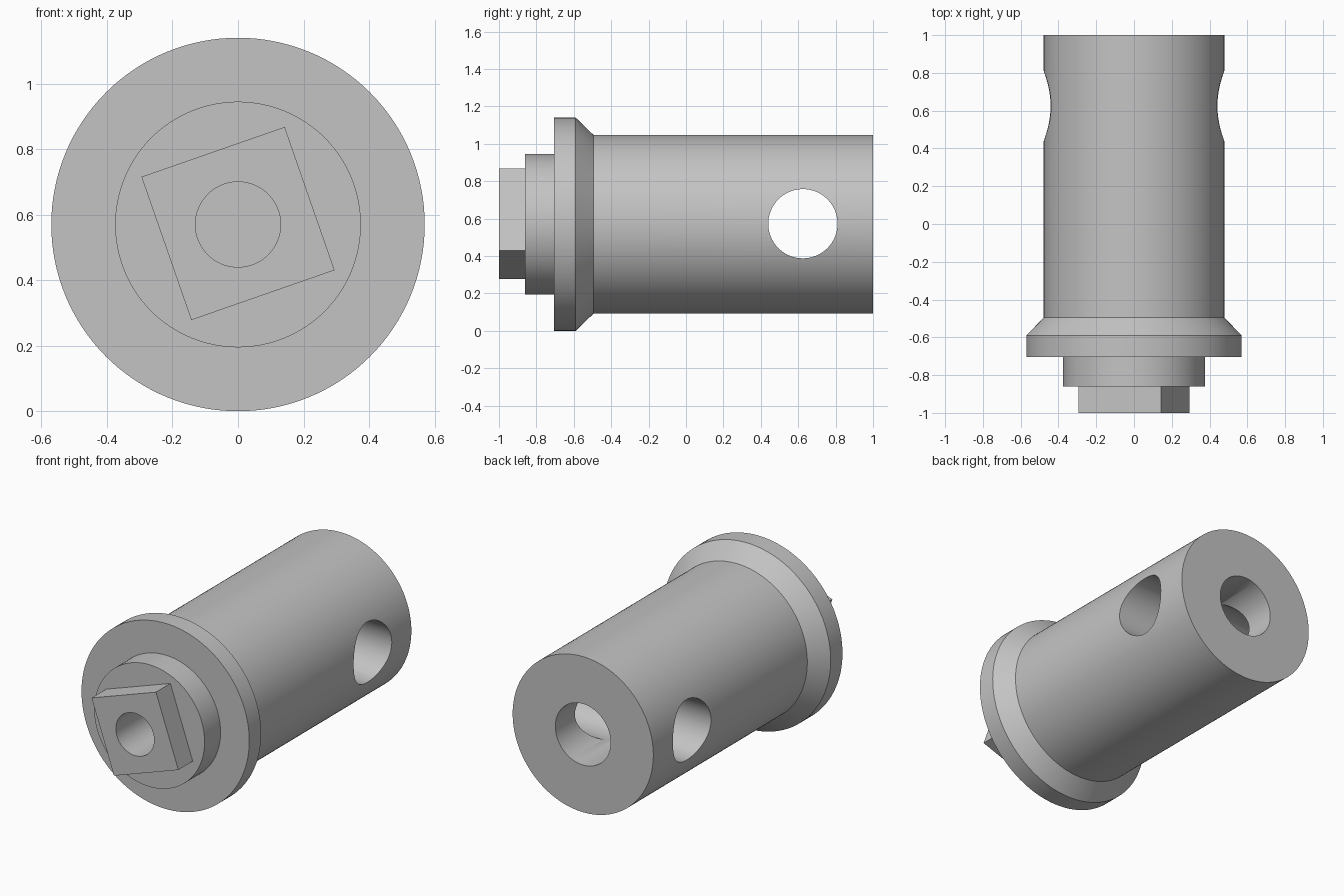
import bpy, bmesh, math
from mathutils import Matrix, Vector

cube = bpy.data.objects.get("Cube")
if cube:
    bpy.data.objects.remove(cube, do_unlink=True)

AXIS_Z = 0.57
SIDES = 128

steel = bpy.data.materials.new("grey_steel")
steel.use_nodes = True
steel.diffuse_color = (0.55, 0.55, 0.55, 1)
steel.node_tree.nodes["Principled BSDF"].inputs["Base Color"].default_value = (0.55, 0.55, 0.55, 1)


def to_object(name, bm):
    bmesh.ops.recalc_face_normals(bm, faces=bm.faces)
    mesh = bpy.data.meshes.new(name)
    bm.to_mesh(mesh)
    bm.free()
    mesh.materials.append(steel)
    obj = bpy.data.objects.new(name, mesh)
    bpy.context.collection.objects.link(obj)
    return obj


def lathe(name, profile):
    """Solid turned round the long axis from (radius, y) points, with flat end caps."""
    bm = bmesh.new()
    rings = []
    for r, y in profile:
        ring = []
        for i in range(SIDES):
            a = math.tau * i / SIDES
            ring.append(bm.verts.new((r * math.cos(a), y, AXIS_Z + r * math.sin(a))))
        rings.append(ring)
    for lower, upper in zip(rings, rings[1:]):
        for i in range(SIDES):
            j = (i + 1) % SIDES
            bm.faces.new((lower[i], lower[j], upper[j], upper[i]))
    bm.faces.new(rings[0])
    bm.faces.new(rings[-1])
    return to_object(name, bm)


def combine(target, other, operation):
    mod = target.modifiers.new(operation.lower(), 'BOOLEAN')
    mod.operation = operation
    mod.solver = 'EXACT'
    mod.object = other
    bpy.context.view_layer.objects.active = target
    bpy.ops.object.modifier_apply(modifier=mod.name)
    bpy.data.objects.remove(other, do_unlink=True)


# Stepped body: boss, flange, tapered shoulder and shaft
body = lathe("stepped_shaft", [
    (0.375, -0.86), (0.375, -0.705), (0.57, -0.705),
    (0.57, -0.59), (0.478, -0.495), (0.478, 1.0)])

# Square drive, turned about the axis and sunk slightly into the boss
bm = bmesh.new()
bmesh.ops.create_cube(bm, size=1, matrix=(
    Matrix.Translation((0, -0.9, AXIS_Z + 0.003))
    @ Matrix.Rotation(math.radians(-19.2), 4, 'Y')
    @ Matrix.Diagonal((0.463, 0.2, 0.463, 1))))
combine(body, to_object("square_drive", bm), 'UNION')

# Blind holes from each end
combine(body, lathe("pilot_hole", [(0.13, -1.2), (0.13, -0.3)]), 'DIFFERENCE')
combine(body, lathe("rear_bore", [(0.188, 0.27), (0.188, 1.2)]), 'DIFFERENCE')

# Cross hole through both sides of the shaft
bm = bmesh.new()
bmesh.ops.create_cone(bm, cap_ends=True, segments=SIDES, radius1=0.185, radius2=0.185,
                      depth=2, matrix=Matrix.Translation((0, 0.625, AXIS_Z + 0.003))
                      @ Matrix.Rotation(math.pi / 2, 4, 'Y'))
combine(body, to_object("cross_hole", bm), 'DIFFERENCE')

# Smooth round walls with crisp edges
bpy.ops.object.select_all(action='DESELECT')
body.select_set(True)
bpy.context.view_layer.objects.active = body
bpy.ops.object.shade_smooth_by_angle(angle=math.radians(30))
